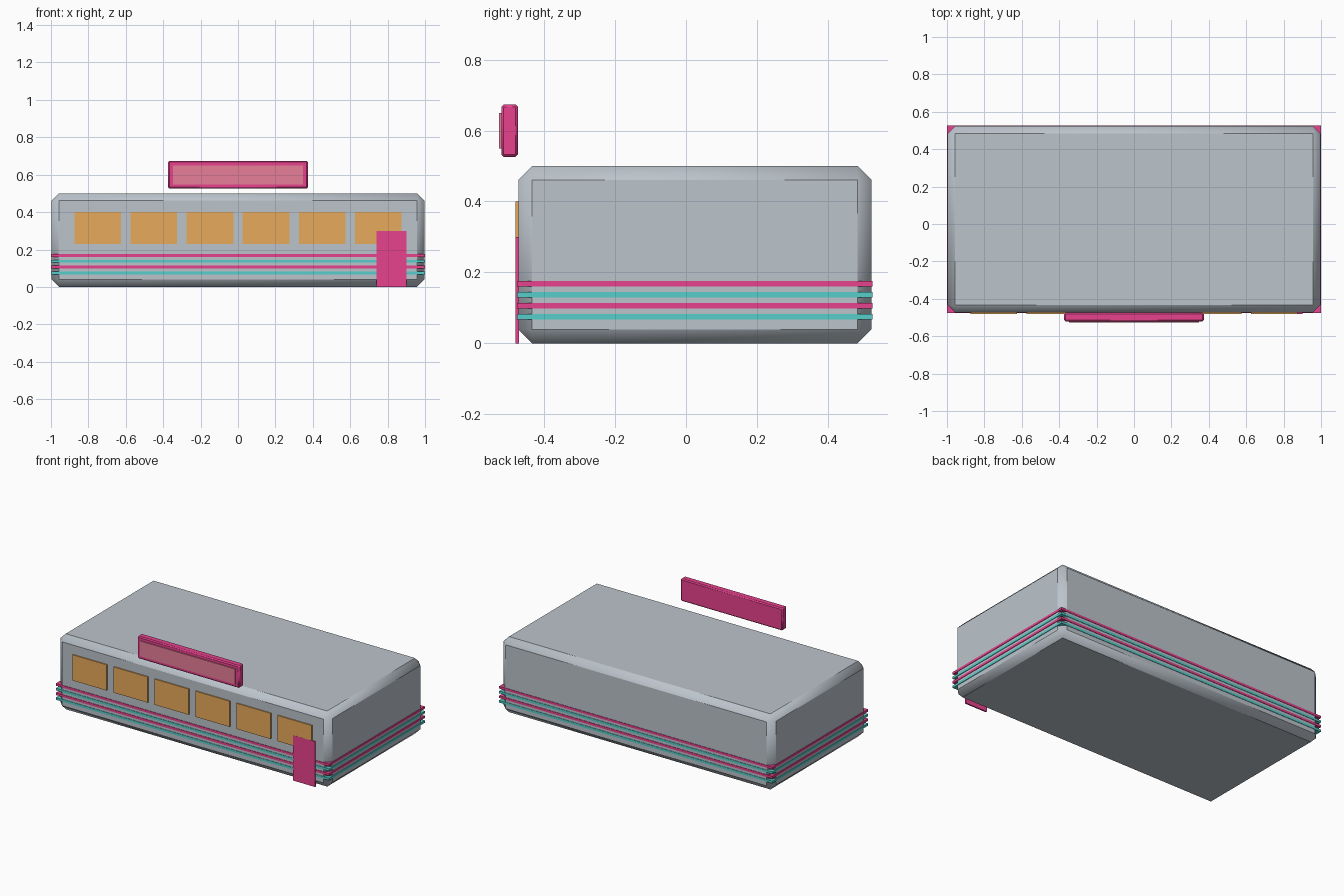
import bpy, math

if "Cube" in bpy.data.objects:
    bpy.data.objects.remove(bpy.data.objects["Cube"])


def material(name, rgb):
    m = bpy.data.materials.new(name)
    m.diffuse_color = (*rgb, 1)
    m.use_nodes = True
    m.node_tree.nodes["Principled BSDF"].inputs["Base Color"].default_value = m.diffuse_color
    return m


STEEL = material("steel_grey", (0.5, 0.55, 0.6))
PINK = material("hot_pink", (0.8, 0.055, 0.27))
TEAL = material("teal", (0.095, 0.61, 0.6))
AMBER = material("amber_glass", (0.8, 0.4, 0.105))
ROSE = material("rose_panel", (0.8, 0.21, 0.31))


def box(name, x, y, z, mat, bevel=0):
    """Box from (min, max) ranges on each axis, optionally chamfered."""
    bpy.ops.mesh.primitive_cube_add(size=1)
    ob = bpy.context.object
    ob.name = name
    for v in ob.data.vertices:
        v.co = [r[0] + (c + 0.5) * (r[1] - r[0]) for r, c in zip((x, y, z), v.co)]
    ob.data.materials.append(mat)
    if bevel:
        mod = ob.modifiers.new("chamfer", "BEVEL")
        mod.width = bevel
        mod.segments = 1
        bpy.ops.object.modifier_apply(modifier=mod.name)
        # chamfers blend into the corner triangles, flat sides stay crisp
        bpy.ops.object.shade_smooth_by_angle(angle=math.radians(40))
    return ob


# main building shell
box("diner_body", (-0.996, 0.996), (-0.473, 0.523), (0, 0.5), STEEL, 0.039)

# alternating trim bands wrapping the building
for i in range(4):
    z = 0.075 + 0.031 * i
    box(f"trim_band_{i + 1}", (-1, 1), (-0.476, 0.526), (z - 0.0075, z + 0.0075),
        PINK if i % 2 else TEAL)

# row of front windows
for i in range(6):
    x = -0.75 + 0.3 * i
    box(f"window_{i + 1}", (x - 0.125, x + 0.125), (-0.4805, -0.472), (0.23, 0.4), AMBER)

# entrance door, overlapping the last window
box("front_door", (0.74, 0.9), (-0.481, -0.4715), (0, 0.3), PINK)

# roof sign and its lighter face panel
box("roof_sign", (-0.373, 0.373), (-0.521, -0.474), (0.526, 0.674), PINK, 0.007)
box("sign_panel", (-0.348, 0.348), (-0.527, -0.52), (0.549, 0.65), ROSE)
